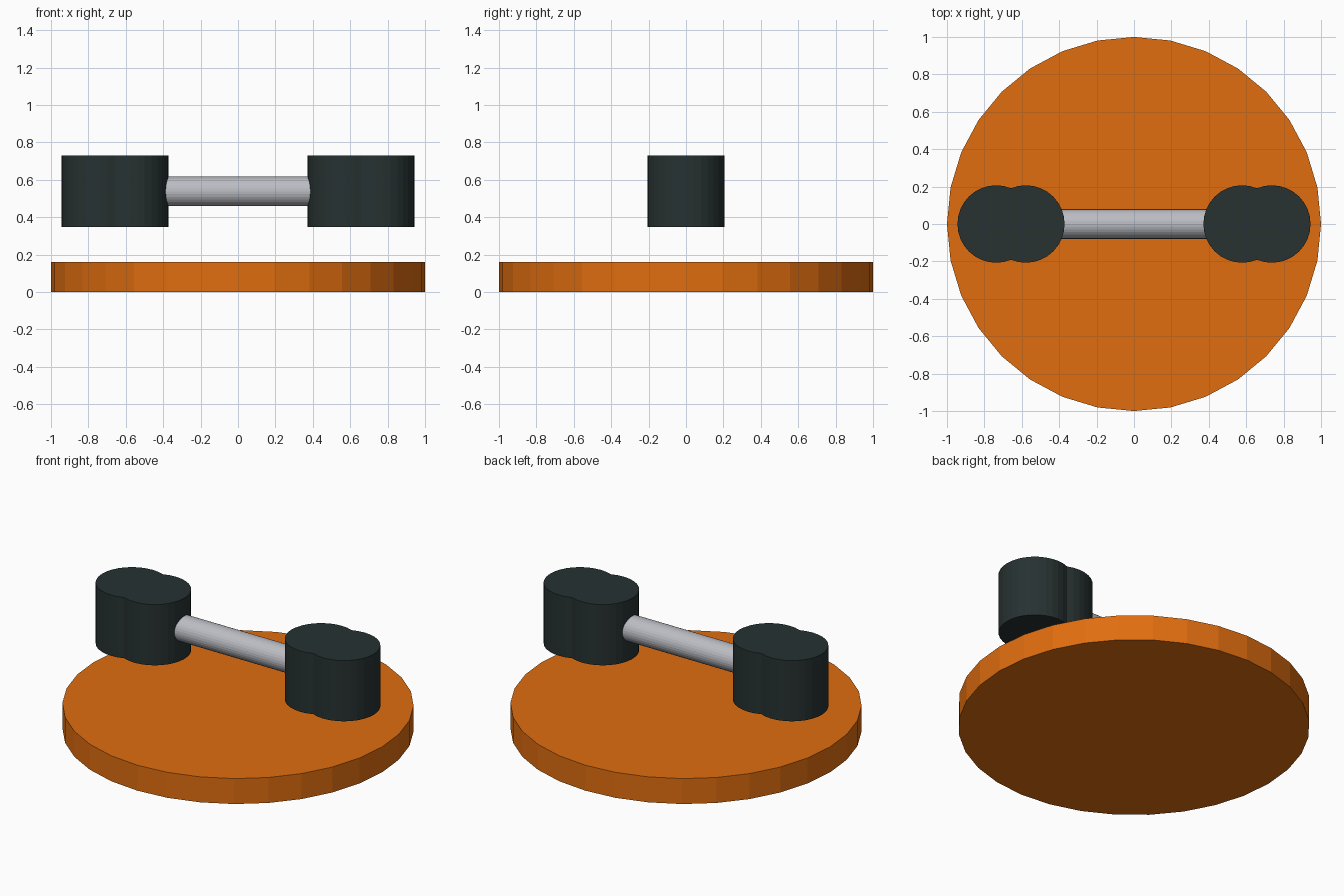
import bpy
import math

if "Cube" in bpy.data.objects:
    bpy.data.objects.remove(bpy.data.objects["Cube"])


def material(name, rgb):
    m = bpy.data.materials.new(name)
    m.diffuse_color = (*rgb, 1.0)
    m.use_nodes = True
    m.node_tree.nodes["Principled BSDF"].inputs["Base Color"].default_value = m.diffuse_color
    return m


orange = material("orange", (0.75, 0.155, 0.005))
dark = material("dark slate", (0.02, 0.031, 0.031))
silver = material("silver", (0.50, 0.51, 0.55))


def cylinder(name, radius, depth, location, mat, rotation=(0, 0, 0)):
    bpy.ops.mesh.primitive_cylinder_add(vertices=32, radius=radius, depth=depth,
                                        location=location, rotation=rotation)
    obj = bpy.context.object
    obj.name = name
    obj.data.materials.append(mat)
    return obj


# Round base disc
cylinder("base_disc", 1.0, 0.16, (0, 0, 0.08), orange)

# Floating dumbbell: handle bar ending inside the weights
cylinder("handle_bar", 0.079, 1.16, (0, 0, 0.538), silver, (0, math.pi / 2, 0))

# Two overlapping upright weights on each end
for side, label in ((-1, "left"), (1, "right")):
    cylinder(label + "_inner_weight", 0.207, 0.382, (side * 0.578, 0, 0.538), dark)
    cylinder(label + "_outer_weight", 0.207, 0.382, (side * 0.737, 0, 0.538), dark)
